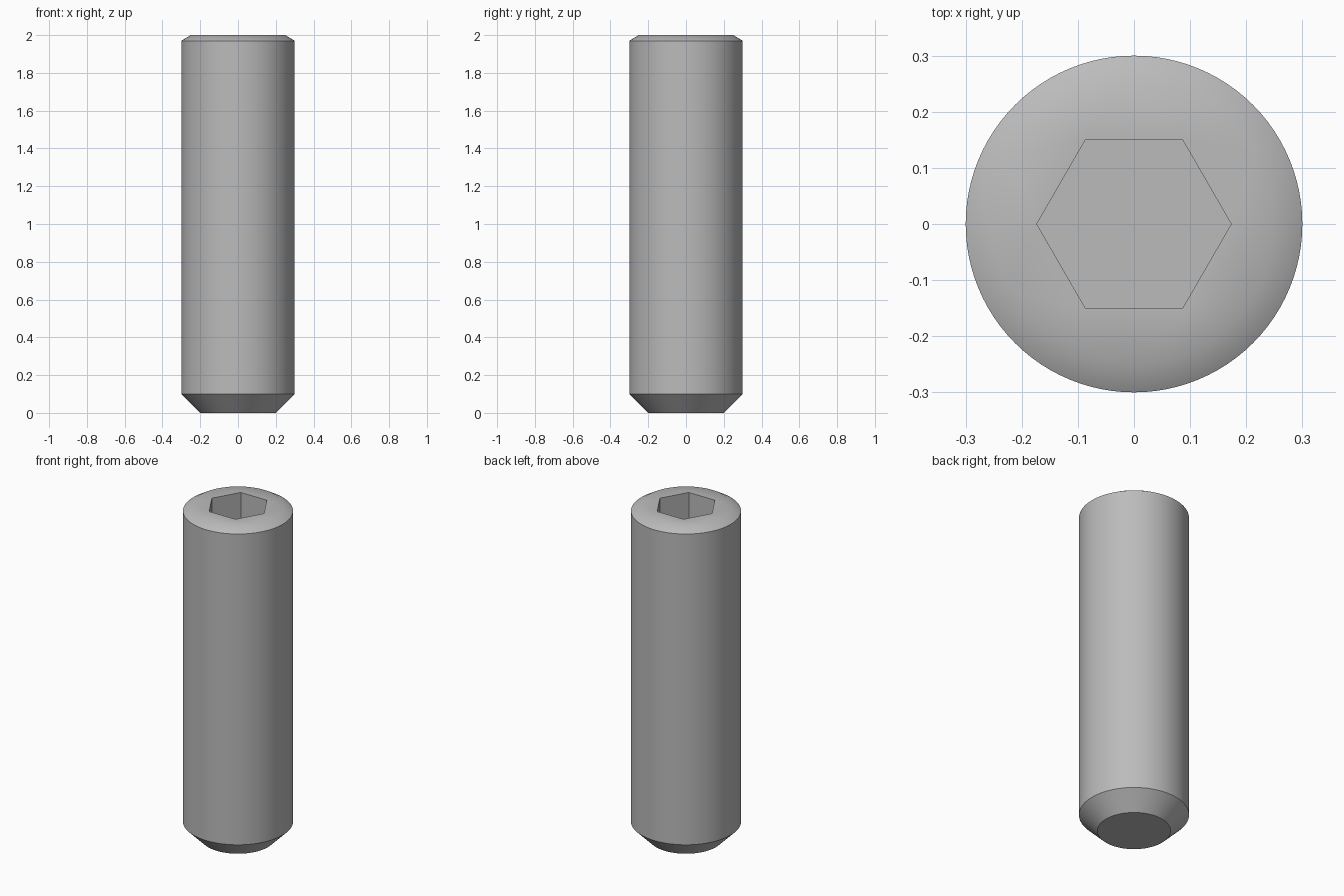
import bpy
import bmesh
import math

cube = bpy.data.objects.get("Cube")
if cube:
    bpy.data.objects.remove(cube, do_unlink=True)

SIDES = 96
HEX_RADIUS = 0.15 / math.cos(math.pi / 6)
SOCKET_FLOOR = 1.65

steel = bpy.data.materials.new("grey steel")
steel.use_nodes = True
colour = (0.5, 0.5, 0.5, 1)
steel.diffuse_color = colour
steel.node_tree.nodes["Principled BSDF"].inputs["Base Color"].default_value = colour

bm = bmesh.new()


def ring(radius, z, sides):
    """Closed loop of vertices around the z axis."""
    return [bm.verts.new((radius * math.cos(i * math.tau / sides),
                          radius * math.sin(i * math.tau / sides), z))
            for i in range(sides)]


def wall(lower, upper):
    """Band of quads between two loops of equal count."""
    n = len(lower)
    for i in range(n):
        j = (i + 1) % n
        bm.faces.new((lower[i], lower[j], upper[j], upper[i]))


def loop_edges(loop):
    return [bm.edges.get((v, loop[i - 1])) for i, v in enumerate(loop)]


# Shank with a chamfered point and a chamfered top rim
profile = [(0.2, 0), (0.3, 0.1), (0.3, 1.97), (0.25, 2)]
rings = [ring(r, z, SIDES) for r, z in profile]
for lower, upper in zip(rings, rings[1:]):
    wall(lower, upper)
bm.faces.new(rings[0][::-1])

# Hexagonal drive socket
socket_rim = ring(HEX_RADIUS, 2, 6)
socket_floor = ring(HEX_RADIUS, SOCKET_FLOOR, 6)
wall(socket_rim, socket_floor)
bm.faces.new(socket_floor)

# Flat top around the socket
bmesh.ops.triangle_fill(bm, use_beauty=True, normal=(0, 0, 1),
                        edges=loop_edges(rings[-1]) + loop_edges(socket_rim))
bmesh.ops.recalc_face_normals(bm, faces=bm.faces[:])

mesh = bpy.data.meshes.new("set_screw")
bm.to_mesh(mesh)
bm.free()
mesh.materials.append(steel)
screw = bpy.data.objects.new("set_screw", mesh)
bpy.context.collection.objects.link(screw)

# Smooth the round surfaces, keep the chamfer and socket edges sharp
bpy.ops.object.select_all(action="DESELECT")
screw.select_set(True)
bpy.context.view_layer.objects.active = screw
bpy.ops.object.shade_smooth_by_angle(angle=math.radians(35))
